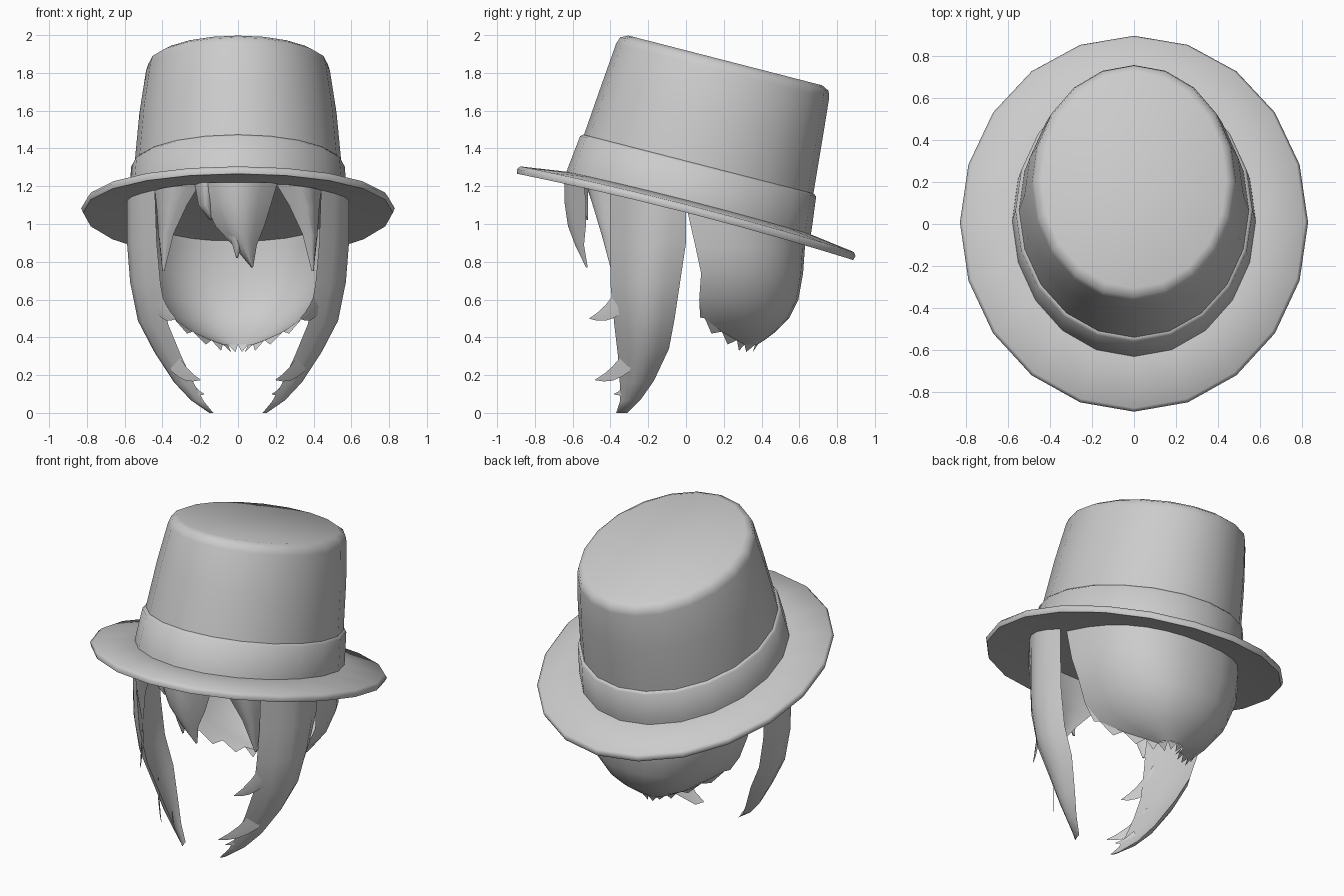
import bpy, bmesh, math
from mathutils import Vector, Matrix

cube = bpy.data.objects.get("Cube")
if cube:
    bpy.data.objects.remove(cube)

GREY = (0.6, 0.6, 0.6, 1)
grey = bpy.data.materials.new("plain grey")
grey.use_nodes = True
grey.diffuse_color = GREY
grey.node_tree.nodes["Principled BSDF"].inputs["Base Color"].default_value = GREY

TILT = Matrix.Translation((0, 0, 1.055)) @ Matrix.Rotation(math.radians(-14.4), 4, 'X')


def finish(name, bm, angle=50, mirror=False, closed=True):
    if closed:
        bmesh.ops.recalc_face_normals(bm, faces=bm.faces)
    mesh = bpy.data.meshes.new(name)
    bm.to_mesh(mesh)
    bm.free()
    mesh.materials.append(grey)
    obj = bpy.data.objects.new(name, mesh)
    bpy.context.collection.objects.link(obj)
    if mirror:
        obj.modifiers.new("Mirror", 'MIRROR')
    bpy.ops.object.select_all(action='DESELECT')
    bpy.context.view_layer.objects.active = obj
    obj.select_set(True)
    bpy.ops.object.shade_smooth_by_angle(angle=math.radians(angle))
    return obj


def bridge(bm, a, b, loop=True):
    n = len(a)
    for i in range(n if loop else n - 1):
        j = (i + 1) % n
        bm.faces.new((a[i], a[j], b[j], b[i]))


def lathe(name, profile, sides=20, angle=50, curl=0):
    """Oval hat part; rows are half width, half depth, height; curl lifts the sides."""
    bm = bmesh.new()
    rings = []
    for rx, ry, z in profile:
        turns = [math.tau * k / sides for k in range(sides)]
        rings.append([bm.verts.new((rx * math.sin(a), ry * math.cos(a),
                                    z + curl * (rx * math.sin(a)) ** 2)) for a in turns])
    for a, b in zip(rings, rings[1:]):
        bridge(bm, a, b)
    bm.faces.new(rings[0])
    bm.faces.new(rings[-1])
    bm.transform(TILT)
    return finish(name, bm, angle)


def lock(name, stations, out, mirror=True, steps=5):
    """Curved, tapering hair sheet; each station is two edge points and a bulge."""
    bm = bmesh.new()
    out = Vector(out)
    rings = []
    for p, q, bulge in stations:
        p, q = Vector(p), Vector(q)
        outer = [(k / steps, 1) for k in range(steps + 1)]
        inner = [(k / steps, 0.2) for k in range(steps - 1, 0, -1)]
        rings.append([bm.verts.new(p.lerp(q, t) + out * bulge * s * math.sin(math.pi * t))
                      for t, s in outer + inner])
    for a, b in zip(rings, rings[1:]):
        bridge(bm, a, b)
    bm.faces.new(rings[0])
    bm.faces.new(rings[-1])
    return finish(name, bm, 60, mirror)


def tuft(name, base, tip, width, sag):
    """Small curved spike with a diamond section, mirrored."""
    bm = bmesh.new()
    base, tip = Vector(base), Vector(tip)
    steps = 4
    rings = []
    for k in range(steps + 1):
        t = k / steps
        c = base.lerp(tip, t) - Vector((0, 0, sag * math.sin(math.pi * t)))
        w = width * (1 - t) + 0.002
        offsets = ((0, 0, w), (w / 3, w / 3, 0), (0, 0, -w), (-w / 3, -w / 3, 0))
        rings.append([bm.verts.new(c + Vector(o)) for o in offsets])
    for a, b in zip(rings, rings[1:]):
        bridge(bm, a, b)
    bm.faces.new(rings[0])
    bm.faces.new(rings[-1])
    return finish(name, bm, 60, True)


# Hat: domed brim with raised sides, band and crown share one tilted axis
lathe("hat_brim", [(0.6, 0.68, 0.015), (0.79, 0.89, -0.015), (0.82, 0.918, -0.018),
                   (0.83, 0.925, 0.005), (0.815, 0.912, 0.024), (0.58, 0.665, 0.058)],
      angle=70, curl=0.035)
lathe("hat_band", [(0.582, 0.668, 0.035), (0.58, 0.666, 0.08),
                   (0.565, 0.645, 0.258), (0.55, 0.63, 0.27)])
lathe("hat_crown", [(0.55, 0.63, 0.035), (0.548, 0.627, 0.27), (0.522, 0.603, 0.55),
                    (0.487, 0.582, 0.78), (0.475, 0.57, 0.817), (0.44, 0.53, 0.837)])

# Back hair: open bowl; rows are height, half width, front edge, back edge
BOWL = [(1.1, 0.51, 0, 0.63), (0.88, 0.51, 0.05, 0.63), (0.74, 0.485, 0.08, 0.62),
        (0.6, 0.425, 0.07, 0.595), (0.5, 0.34, 0.1, 0.545), (0.43, 0.24, 0.19, 0.475),
        (0.385, 0.14, 0.27, 0.415), (0.362, 0.08, 0.31, 0.38)]
bm = bmesh.new()
rows = []
for z, rx, front, back in BOWL:
    row = []
    for k in range(15):
        c, s = math.cos(math.pi * k / 14), max(0, math.sin(math.pi * k / 14))
        x = math.copysign(rx * abs(c) ** 0.85, c)
        row.append(bm.verts.new((x, front + (back - front) * s ** 0.85, z)))
    rows.append(row)
for upper, lower in zip(rows, rows[1:]):
    bridge(bm, upper, lower, loop=False)


def tooth(a, b, drop):
    tip = bm.verts.new((a.co + b.co) / 2 + Vector(drop))
    bm.faces.new((a, tip, b))


# Ragged tips around the bowl opening
for start, end in ((0, 4), (4, 7), (7, 10), (10, 14)):
    tooth(rows[-1][start], rows[-1][end], (0.006 * (start - 5), -0.02, -0.04))
for upper, lower in zip(rows[3:], rows[4:]):
    for end, side in ((0, 1), (-1, -1)):
        tooth(upper[end], lower[end], (-0.02 * side, -0.01, -0.045))
finish("back_hair", bm, closed=False)

# Long locks hanging beside the face
lock("side_lock", [
    ((0.44, -0.4, 1.18), (0.55, 0, 1.09), 0.085),
    ((0.43, -0.4, 0.9), (0.55, 0, 0.9), 0.09),
    ((0.41, -0.4, 0.68), (0.52, -0.03, 0.7), 0.1),
    ((0.37, -0.38, 0.47), (0.47, -0.06, 0.5), 0.105),
    ((0.3, -0.36, 0.3), (0.39, -0.09, 0.34), 0.095),
    ((0.23, -0.35, 0.15), (0.3, -0.17, 0.17), 0.07),
    ((0.18, -0.35, 0.06), (0.23, -0.24, 0.07), 0.04),
    ((0.13, -0.37, 0), (0.15, -0.31, 0), 0.01)], (1, -0.1, 0))

# Flicked ends on the front edge of each lock
tuft("upper_tuft", (0.43, -0.34, 0.61), (0.33, -0.51, 0.5), 0.08, 0.025)
tuft("lower_tuft", (0.35, -0.3, 0.29), (0.2, -0.48, 0.175), 0.07, 0.025)
tuft("end_tuft", (0.25, -0.3, 0.14), (0.18, -0.38, 0.1), 0.03, 0.01)

# Fringe: one broad centre lock with split ends, and swept locks at each side
lock("centre_fringe", [
    ((-0.21, -0.54, 1.22), (0.21, -0.54, 1.22), 0.11),
    ((-0.18, -0.53, 1.12), (0.18, -0.53, 1.12), 0.12),
    ((-0.12, -0.53, 0.99), (0.14, -0.53, 0.99), 0.1),
    ((-0.03, -0.54, 0.89), (0.1, -0.54, 0.89), 0.05),
    ((0.07, -0.52, 0.77), (0.08, -0.52, 0.77), 0.01)], (0, -1, 0), False)
lock("fringe_split", [
    ((-0.07, -0.56, 0.98), (0.03, -0.57, 0.96), 0.03),
    ((-0.03, -0.56, 0.89), (0.02, -0.56, 0.89), 0.02),
    ((-0.01, -0.54, 0.82), (0, -0.54, 0.82), 0.01)], (0, -1, 0), False)
lock("fringe_strand", [
    ((-0.23, -0.52, 1.22), (-0.13, -0.56, 1.22), 0.04),
    ((-0.21, -0.52, 1.1), (-0.14, -0.55, 1.1), 0.04),
    ((-0.15, -0.52, 1.02), (-0.14, -0.52, 1.02), 0.01)], (0, -1, 0), False)
lock("side_fringe", [
    ((0.2, -0.52, 1.215), (0.44, -0.38, 1.18), 0.07),
    ((0.27, -0.48, 1.1), (0.43, -0.38, 1.08), 0.06),
    ((0.34, -0.44, 0.95), (0.42, -0.37, 0.93), 0.04),
    ((0.39, -0.39, 0.75), (0.4, -0.38, 0.75), 0.01)], (0.5, -0.9, 0))
